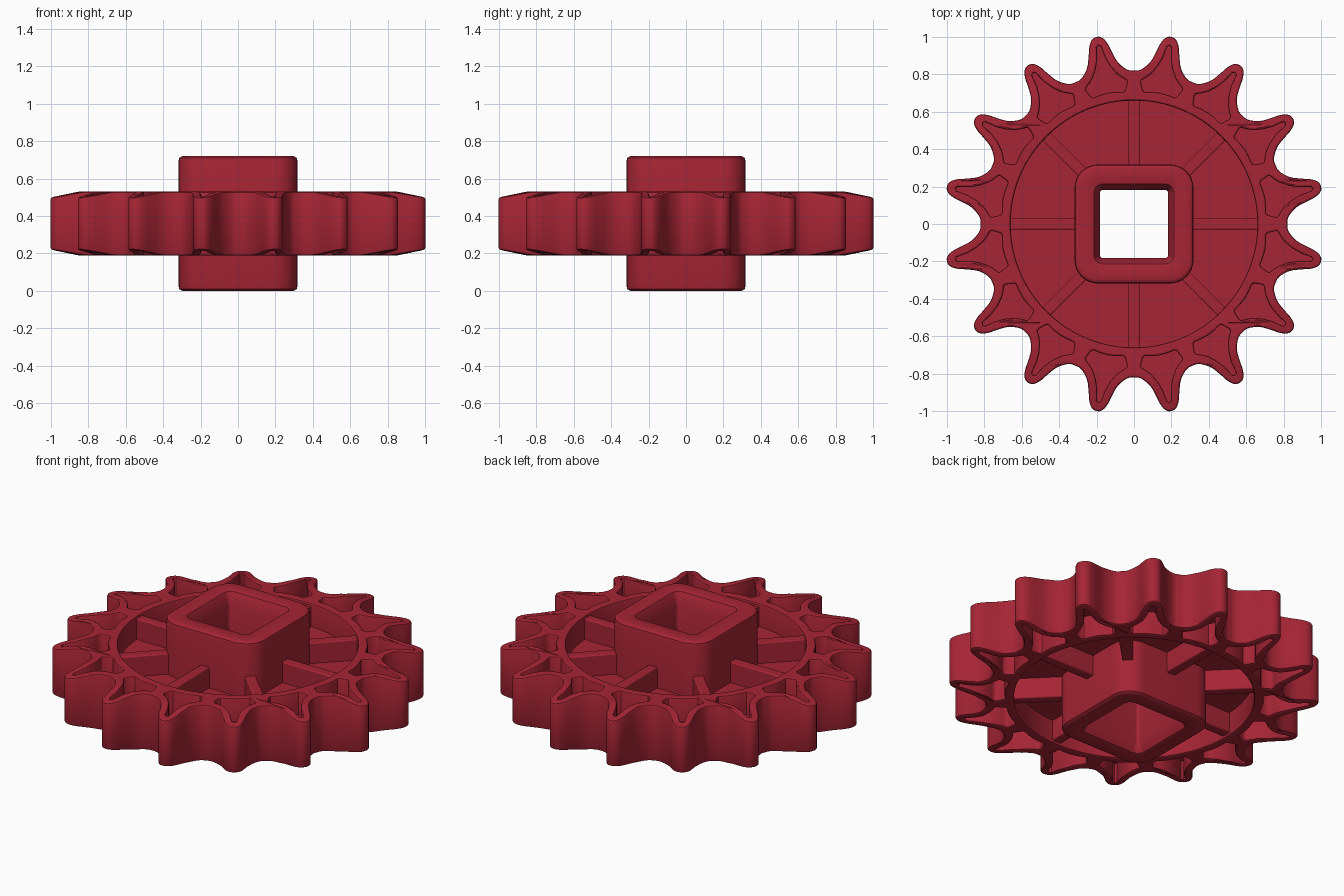
import bpy, bmesh, math
from math import sin, cos, pi, radians

if "Cube" in bpy.data.objects:
    bpy.data.objects.remove(bpy.data.objects["Cube"])

TEETH = 16
MID = 0.36  # mid height of the wheel

red = bpy.data.materials.new("red_plastic")
red.diffuse_color = (0.38, 0.018, 0.035, 1)
red.use_nodes = True
red.node_tree.nodes["Principled BSDF"].inputs["Base Color"].default_value = red.diffuse_color


def finish(obj, angle=35):
    obj.data.materials.clear()
    obj.data.materials.append(red)
    bpy.ops.object.select_all(action='DESELECT')
    obj.select_set(True)
    bpy.context.view_layer.objects.active = obj
    bpy.ops.object.shade_smooth_by_angle(angle=radians(angle))


def rot(p, a):
    return (p[0] * cos(a) - p[1] * sin(a), p[0] * sin(a) + p[1] * cos(a))


def add_loop(curve, pts, smooth=False):
    s = curve.splines.new('BEZIER' if smooth else 'POLY')
    items = s.bezier_points if smooth else s.points
    items.add(len(pts) - 1)
    for q, (x, y) in zip(items, pts):
        q.co = (x, y, 0) if smooth else (x, y, 0, 1)
        if smooth:
            q.handle_left_type = q.handle_right_type = 'AUTO'
    s.use_cyclic_u = True


def plate(name, loops, half, bevel, inset):
    """Extruded flat plate; first loop is the smooth outline, the rest are holes."""
    c = bpy.data.curves.new(name, 'CURVE')
    c.dimensions = '2D'
    c.fill_mode = 'BOTH'
    c.resolution_u = 4
    c.extrude = half - bevel
    c.bevel_depth = bevel
    c.bevel_resolution = 1
    c.offset = -inset
    for i, l in enumerate(loops):
        add_loop(c, l, i == 0)
    o = bpy.data.objects.new(name, c)
    bpy.context.collection.objects.link(o)
    bpy.ops.object.select_all(action='DESELECT')
    o.select_set(True)
    bpy.context.view_layer.objects.active = o
    bpy.ops.object.convert(target='MESH')
    o = bpy.context.view_layer.objects.active
    for v in o.data.vertices:
        v.co.z += MID
    return o


def mirrored(half):
    return [(u, -v) for u, v in reversed(half) if v > 0] + half


# tooth and tooth pocket, half shapes as (radial, sideways)
tooth = mirrored([(1.02, 0), (1.012, .025), (.985, .045), (.92, .065), (.87, .082),
                  (.833, .108), (.811, .135)])
pocket = mirrored([(.972, 0), (.965, .011), (.90, .022), (.85, .040), (.805, .066),
                   (.78, .09), (.762, .110), (.752, .112), (.71, .092), (.704, .082), (.712, .04)])
pocket.append((.715, 0))
outline, pockets = [], []
for k in range(TEETH):
    a = (k + .5) * 2 * pi / TEETH
    outline += [rot(p, a) for p in tooth]
    outline.append(rot((.82, 0), a + pi / TEETH))
    pockets.append([rot(p, a) for p in pocket])
ring_hole = [rot((.66, 0), i * 2 * pi / 96) for i in range(96)]

# toothed rim with pockets; tooth tips taper in height
rim = plate("toothed_rim", [outline, ring_hole] + pockets, .17, .010, .010)
for v in rim.data.vertices:
    r = math.hypot(v.co.x, v.co.y)
    if r > .86:
        v.co.z = MID + (v.co.z - MID) * (1 - (r - .86) * 1.15)
finish(rim)

# thin web closing the pockets at mid height
web = plate("web", [outline, [(.25, .25), (-.25, .25), (-.25, -.25), (.25, -.25)]], .03, 0, .02)
finish(web)

# spokes between hub and rim
bm = bmesh.new()
for k in range(8):
    a = k * pi / 4
    vs = bmesh.ops.create_cube(bm, size=1)['verts']
    for v in vs:
        x, y = rot((.49 + v.co.x * .36, v.co.y * .06), a)
        v.co = (x, y, MID + v.co.z * .31)
me = bpy.data.meshes.new("spokes")
bm.to_mesh(me)
bm.free()
spokes = bpy.data.objects.new("spokes", me)
bpy.context.collection.objects.link(spokes)
b = spokes.modifiers.new("soft_edges", 'BEVEL')
b.width = .007
b.segments = 2
finish(spokes)


# square hub with square bore, lofted through rounded squares
def rounded_square(h, r, n=8):
    pts = []
    for q in range(4):
        for i in range(n + 1):
            c = (h - r, h - r)
            t = (i / n) * pi / 2
            pts.append(rot((c[0] + r * cos(t), c[1] + r * sin(t)), q * pi / 2))
    return pts


upper = [(.318, .125, .695), (.314, .121, .710), (.303, .11, .718), (.295, .102, .72),
         (.222, .052, .72), (.213, .045, .716), (.207, .04, .705), (.183, .018, .655)]
section = upper + [(h, r, .72 - z) for h, r, z in reversed(upper)]
bm = bmesh.new()
rings = [[bm.verts.new((x, y, z)) for x, y in rounded_square(h, r)] for h, r, z in section]
for i, A in enumerate(rings):
    B = rings[(i + 1) % len(rings)]
    for j in range(len(A)):
        j2 = (j + 1) % len(A)
        bm.faces.new((A[j], A[j2], B[j2], B[j]))
bmesh.ops.recalc_face_normals(bm, faces=bm.faces)
me = bpy.data.meshes.new("hub")
bm.to_mesh(me)
bm.free()
hub = bpy.data.objects.new("hub", me)
bpy.context.collection.objects.link(hub)
finish(hub)
